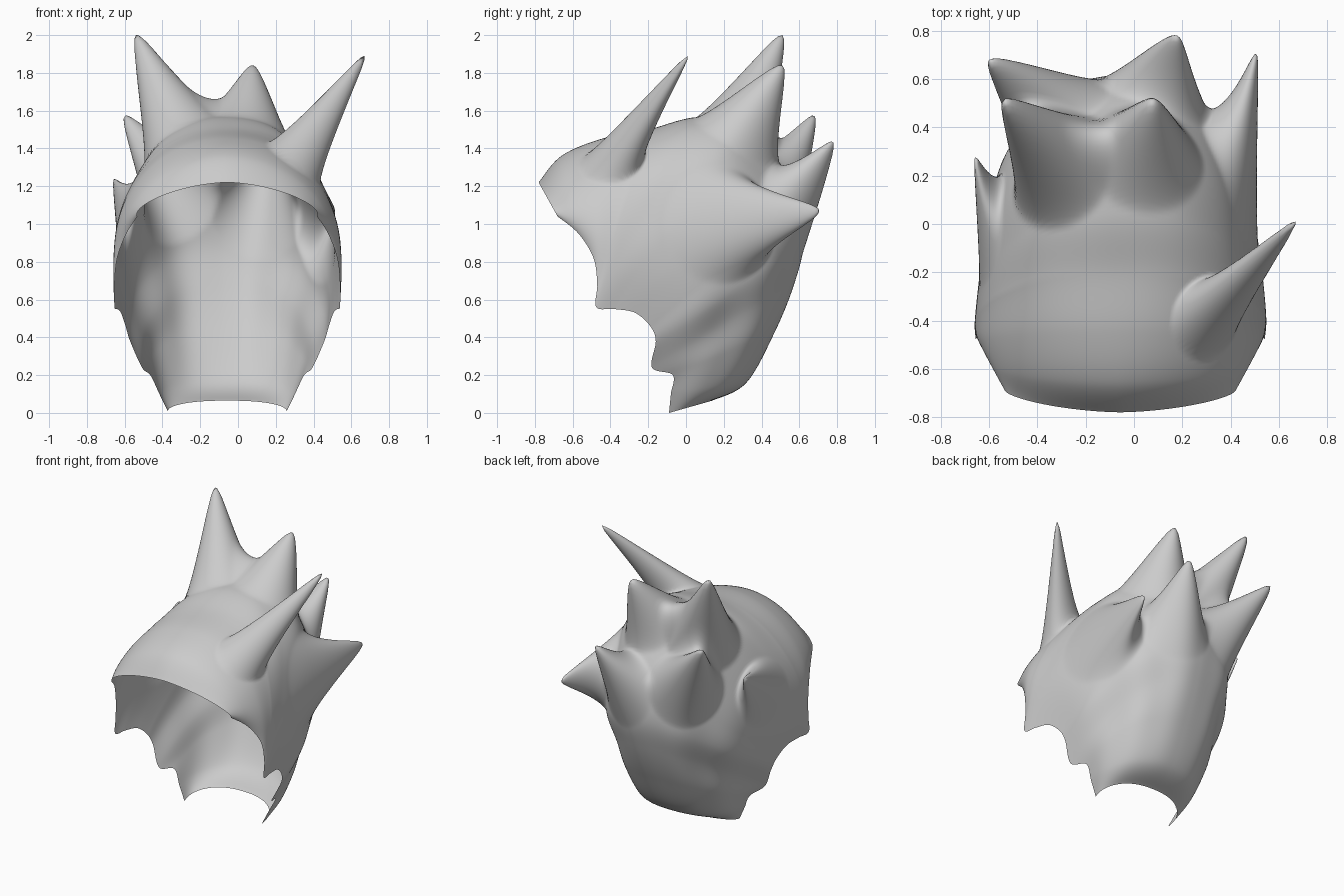
import bpy
import math
from mathutils import Vector

cube = bpy.data.objects.get("Cube")
if cube:
    bpy.data.objects.remove(cube, do_unlink=True)

ROWS, COLS = 160, 160
CENTRE_X = -0.057

# Arched sections from brow to nape: spine y, spine z, rim y, rim z, half width
SECTIONS = [
    (-0.78, 1.22, -0.68, 1.04, 0.49),
    (-0.66, 1.36, -0.57, 0.95, 0.55),
    (-0.45, 1.45, -0.49, 0.82, 0.60),
    (-0.20, 1.50, -0.47, 0.68, 0.615),
    (0.05, 1.565, -0.475, 0.56, 0.615),
    (0.32, 1.55, -0.38, 0.55, 0.60),
    (0.49, 1.33, -0.27, 0.53, 0.58),
    (0.59, 1.12, -0.19, 0.46, 0.555),
    (0.62, 0.90, -0.16, 0.38, 0.53),
    (0.57, 0.68, -0.18, 0.24, 0.465),
    (0.47, 0.43, -0.07, 0.20, 0.42),
    (0.32, 0.16, -0.08, 0.10, 0.37),
    (0.14, 0.065, -0.09, 0.0, 0.32),
]

# Spikes: base centre, tip, base radius
SPIKES = [
    ((-0.31, 0.24, 1.44), (-0.54, 0.51, 2.00), 0.28),
    ((0.06, 0.31, 1.50), (0.08, 0.51, 1.84), 0.28),
    ((0.33, -0.40, 1.36), (0.67, 0.01, 1.89), 0.18),
    ((0.13, 0.58, 1.08), (0.18, 0.78, 1.43), 0.27),
    ((-0.35, 0.48, 1.15), (-0.60, 0.68, 1.57), 0.27),
    ((0.45, 0.20, 1.00), (0.51, 0.70, 1.07), 0.32),
    ((-0.65, -0.02, 1.00), (-0.66, 0.27, 1.23), 0.24),
]


def section_at(t):
    """Smoothly interpolated section, t from 0 at the brow to 1 at the nape."""
    last = len(SECTIONS) - 1
    s = t * last
    i = min(int(s), last - 1)
    f = s - i
    a, b, c, d = (SECTIONS[max(0, min(last, k))] for k in range(i - 1, i + 3))
    return [q + f * ((r - p) + f * ((2 * p - 5 * q + 4 * r - w)
            + f * (3 * (q - r) + w - p))) / 2
            for p, q, r, w in zip(a, b, c, d)]


def shell_point(t, u):
    """Point on the smooth cap; u runs from -1 to 1 across the arch."""
    spine_y, spine_z, rim_y, rim_z, width = section_at(t)
    angle = u * math.pi / 2
    # Rounder arch at the brow, squarer further back
    power = 2 / (1.65 + 0.65 * min(1.0, t * 4))
    side = math.copysign(abs(math.sin(angle)) ** power, u)
    rise = max(0.0, math.cos(angle)) ** power
    # Rim tucked slightly inwards
    side *= 1 - 0.03 * max(0.0, abs(u) * 4 - 3) ** 2
    # Soft locks towards the lower back
    lock = 0.014 * math.sin(u * 16) * math.sin(math.pi * t) ** 2 * t * (1 - u ** 8)
    return Vector((CENTRE_X + (width + lock) * side,
                   rim_y + (spine_y - rim_y) * rise + lock * rise,
                   rim_z + (spine_z - rim_z) * rise))


points = [shell_point(r / ROWS, 2 * c / COLS - 1)
          for r in range(ROWS + 1) for c in range(COLS + 1)]

# Pull the spikes out of the cap with flared bases and rounded tips
BLUNT = 0.12
pulled = [p.copy() for p in points]
for base, tip, radius in SPIKES:
    root = min(points, key=lambda p: (p - Vector(base)).length_squared)
    pull = Vector(tip) - root
    for p, out in zip(points, pulled):
        d = (p - root).length / radius
        if d < 1:
            d = (math.hypot(d, BLUNT) - BLUNT) / (math.hypot(1, BLUNT) - BLUNT)
            out += pull * (1 - d) ** 1.5

stride = COLS + 1
faces = [(r * stride + c, r * stride + c + 1,
          (r + 1) * stride + c + 1, (r + 1) * stride + c)
         for r in range(ROWS) for c in range(COLS)]

mesh = bpy.data.meshes.new("spiky_hair")
mesh.from_pydata([tuple(p) for p in pulled], [], faces)
mesh.update()
# Make the outside of the cap the front side
crown = mesh.polygons[(ROWS // 4) * COLS + COLS // 2]
if crown.normal.z < 0:
    mesh.flip_normals()
hair = bpy.data.objects.new("spiky_hair", mesh)
bpy.context.collection.objects.link(hair)
for poly in mesh.polygons:
    poly.use_smooth = True

# Hair colour
grey = bpy.data.materials.new("light_grey")
grey.use_nodes = True
colour = (0.6, 0.6, 0.6, 1.0)
grey.diffuse_color = colour
grey.node_tree.nodes["Principled BSDF"].inputs["Base Color"].default_value = colour
mesh.materials.append(grey)
